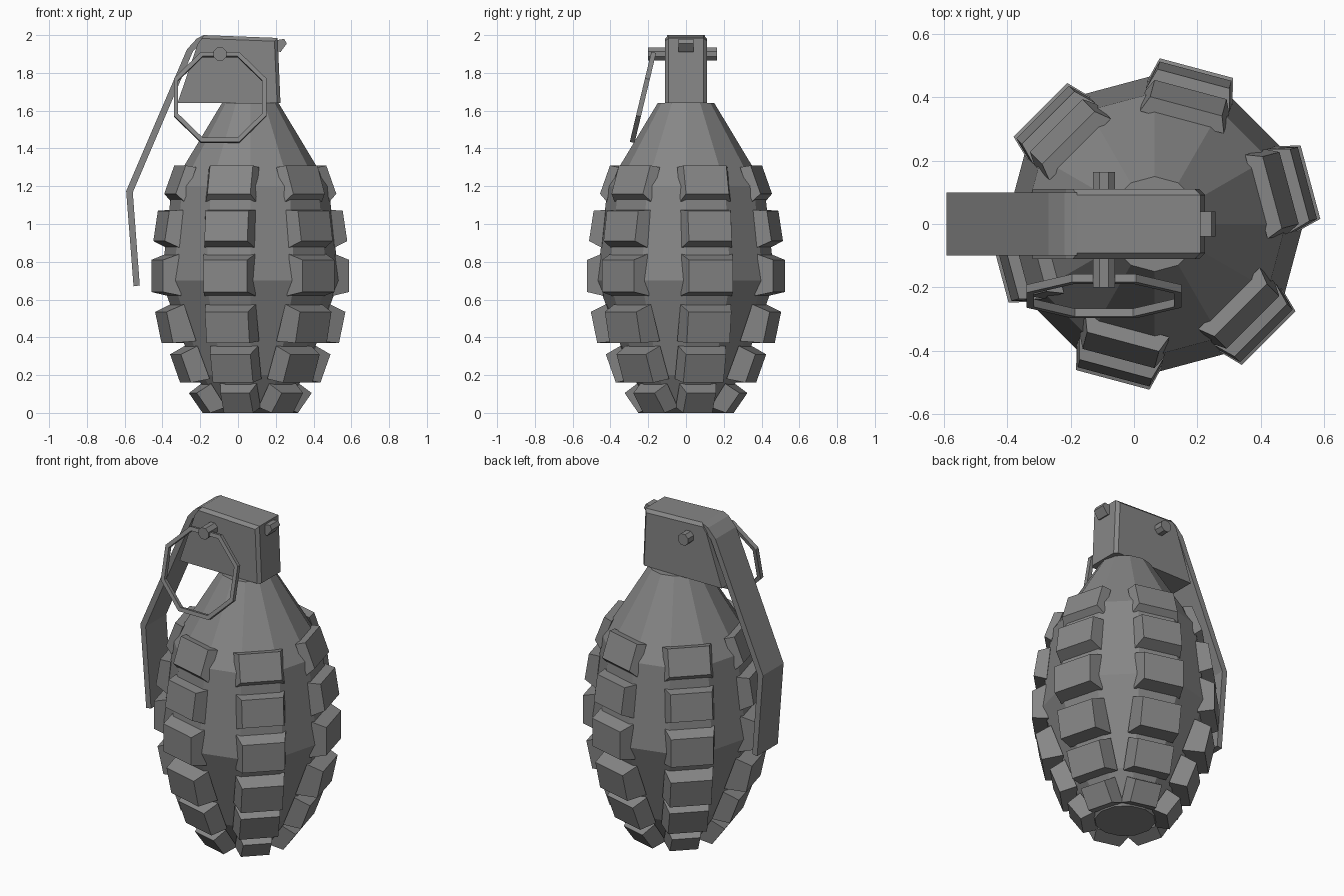
import bpy, bmesh
from math import cos, sin, pi, radians, atan2
from mathutils import Matrix, Vector

cube = bpy.data.objects.get("Cube")
if cube:
    bpy.data.objects.remove(cube)

metal = bpy.data.materials.new("grey_metal")
metal.use_nodes = True
metal.diffuse_color = (0.24, 0.24, 0.24, 1)
metal.node_tree.nodes["Principled BSDF"].inputs["Base Color"].default_value = (0.24, 0.24, 0.24, 1)

AXIS = 0.065   # x of the body centre line


def finish(name, bm):
    bmesh.ops.recalc_face_normals(bm, faces=bm.faces)
    mesh = bpy.data.meshes.new(name)
    bm.to_mesh(mesh)
    bm.free()
    mesh.materials.append(metal)
    obj = bpy.data.objects.new(name, mesh)
    bpy.context.collection.objects.link(obj)
    return obj


def lathe(name, profile, sides, start=0.0, closed=False):
    """Revolve (radius, z) points about z; a closed profile makes a ring."""
    bm = bmesh.new()
    rows = []
    for r, z in profile:
        angles = [start + 2 * pi * i / sides for i in range(sides)]
        rows.append([bm.verts.new((r * cos(a), r * sin(a), z)) for a in angles])
    pairs = list(zip(rows, rows[1:]))
    if closed:
        pairs.append((rows[-1], rows[0]))
    else:
        bm.faces.new(rows[0])
        bm.faces.new(rows[-1])
    for low, high in pairs:
        for i in range(sides):
            j = (i + 1) % sides
            bm.faces.new((low[i], low[j], high[j], high[i]))
    return finish(name, bm)


def loft(bm, first, last):
    """Join two matching outlines into a closed solid."""
    a = [bm.verts.new(p) for p in first]
    b = [bm.verts.new(p) for p in last]
    bm.faces.new(a)
    bm.faces.new(b)
    for i in range(len(a)):
        j = (i + 1) % len(a)
        bm.faces.new((a[i], a[j], b[j], b[i]))


def side_profile(name, points, half_width):
    """Extrude an (x, z) outline across y."""
    bm = bmesh.new()
    loft(bm, [(x, -half_width, z) for x, z in points], [(x, half_width, z) for x, z in points])
    return finish(name, bm)


# Body
PROFILE = [(0.17, 0.02), (0.29, 0.2), (0.47, 0.7), (0.415, 1.2), (0.15, 1.64)]
body = lathe("body", PROFILE, 12)
body.location.x = AXIS


def body_radius(z):
    for (r0, z0), (r1, z1) in zip(PROFILE, PROFILE[1:]):
        if z <= z1:
            return r0 + (r1 - r0) * (z - z0) / (z1 - z0)
    return PROFILE[-1][0]


# Raised blocks: outer bottom (r, z), outer top (r, z), base bottom z, base top z, width
ROWS = [
    ((0.24, 0.0), (0.315, 0.105), 0.03, 0.155, 0.16),
    ((0.355, 0.16), (0.41, 0.31), 0.18, 0.355, 0.22),
    ((0.455, 0.37), (0.49, 0.535), 0.38, 0.575, 0.235),
    ((0.51, 0.64), (0.51, 0.81), 0.62, 0.84, 0.24),
    ((0.50, 0.91), (0.475, 1.07), 0.875, 1.075, 0.235),
    ((0.44, 1.16), (0.385, 1.31), 1.12, 1.3, 0.235),
]
for number, (bottom, top, base_low, base_high, width) in enumerate(ROWS, 1):
    bm = bmesh.new()
    for k in range(6):
        turn = Matrix.Translation((AXIS, 0, 0)) @ Matrix.Rotation(radians(15 + 60 * k), 4, 'Z')
        h, g = width / 2, width / 2 + 0.02
        r_low, r_high = [body_radius(z) * cos(pi / 12) - 0.01 for z in (base_low, base_high)]
        outer = [(bottom[0], -h, bottom[1]), (bottom[0], h, bottom[1]),
                 (top[0], h, top[1]), (top[0], -h, top[1])]
        inner = [(r_low, -g, base_low), (r_low, g, base_low),
                 (r_high, g, base_high), (r_high, -g, base_high)]
        loft(bm, [turn @ Vector(p) for p in outer], [turn @ Vector(p) for p in inner])
    finish(f"block_row_{number}", bm)

# Fuse head with softened top and end corners
head = side_profile("fuse_head", [(-0.32, 1.64), (0.225, 1.64), (0.21, 1.985), (-0.18, 2.0), (-0.215, 1.95)], 0.11)
bm = bmesh.new()
bm.from_mesh(head.data)
corners = [e for e in bm.edges
           if all(v.co.z > 1.97 for v in e.verts) or all(v.co.x > 0.2 for v in e.verts)]
corners = [e for e in corners if abs(e.verts[0].co.y - e.verts[1].co.y) < 0.01]
bmesh.ops.bevel(bm, geom=corners, offset=0.018, segments=1, affect='EDGES')
bm.to_mesh(head.data)
bm.free()

# Safety lever
side_profile("lever", [(-0.18, 2.0), (-0.22, 1.98), (-0.27, 1.925), (-0.592, 1.175), (-0.553, 0.67),
                       (-0.52, 0.675), (-0.557, 1.167), (-0.238, 1.915), (-0.19, 1.96)], 0.1)

# Small latch on the end of the head
side_profile("latch", [(0.15, 1.965), (0.17, 1.93), (0.225, 1.91), (0.258, 1.955), (0.245, 1.98)], 0.04)

# Cross pin through the head
pin = lathe("cross_pin", [(0.037, -0.165), (0.037, 0.2)], 8, pi / 8)
pin.rotation_euler.x = pi / 2
pin.location = (-0.095, 0, 1.9)

# Pull ring hanging from the pin
outer, inner, half = 0.265, 0.24, 0.013
ring = lathe("pull_ring", [(outer, -half), (outer, half), (inner, half), (inner, -half)], 8, pi / 8, True)
ring.rotation_euler.x = pi / 2 - atan2(0.115, 0.48)
ring.location = (-0.095, -0.228, 1.67)
